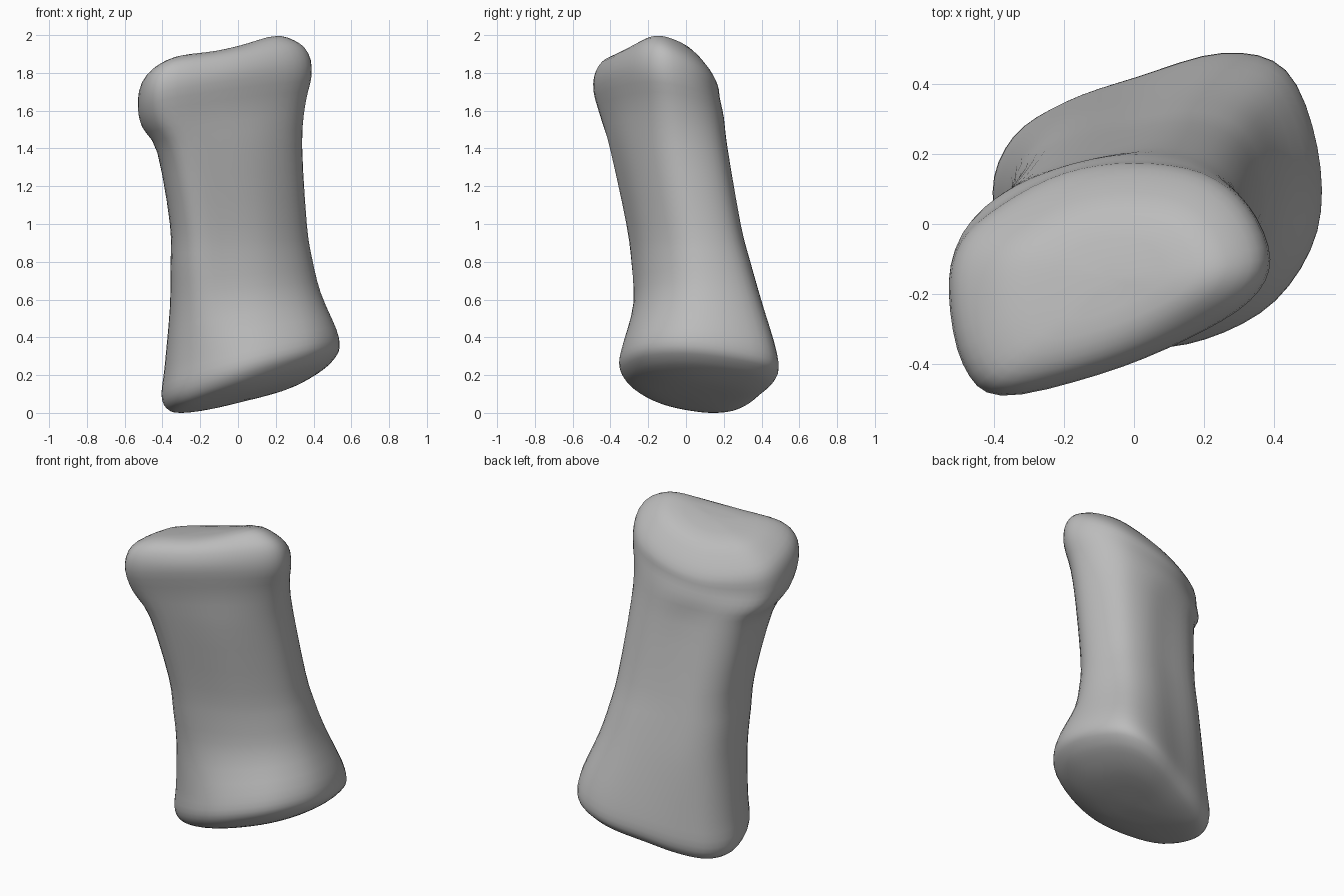
import bpy, bmesh, math
from mathutils import Vector

cube = bpy.data.objects.get("Cube")
if cube:
    bpy.data.objects.remove(cube, do_unlink=True)

# Outlines of the wide base, the narrow shaft and the upper knuckle
BASE = [(-.41, .09), (-.35, .25), (-.2, .35), (0, .42), (.25, .49), (.43, .44), (.52, .22),
        (.52, -.02), (.4, -.22), (.2, -.33), (0, -.35), (-.2, -.27), (-.35, -.13)]
SHAFT = [(-.36, -.02), (-.33, .13), (-.22, .23), (-.02, .27), (.15, .29), (.28, .25), (.35, .14),
         (.36, 0), (.29, -.12), (.14, -.23), (-.05, -.29), (-.23, -.31), (-.33, -.2)]
KNUCKLE = [(-.53, -.2), (-.5, -.05), (-.38, .06), (-.2, .15), (0, .18), (.2, .15), (.33, .05),
           (.39, -.1), (.33, -.22), (.15, -.33), (-.1, -.43), (-.38, -.49), (-.49, -.4)]

# Rings: height, tilt along x, tilt along y, saddle, centre x, centre y,
# scale, base weight, knuckle weight
RINGS = [
    (.08, .28, -.1, 0, .06, .07, 0, 1, 0),
    (.09, .28, -.1, 0, .06, .07, .5, 1, 0),
    (.12, .3, -.1, 0, .06, .07, .8, 1, 0),
    (.16, .3, -.1, 0, .06, .07, .94, 1, 0),
    (.225, .27, -.1, 0, .06, .07, 1, 1, 0),
    (.35, .22, -.07, 0, .06, .068, 1, .84, 0),
    (.6, .1, 0, 0, .035, .053, 1, .34, 0),
    (.8, .05, 0, 0, .015, .025, 1, .12, 0),
    (1, 0, 0, 0, 0, -.01, 1, 0, 0),
    (1.4, .05, 0, 0, -.045, -.088, 1, 0, .22),
    (1.58, .15, -.08, 0, -.075, -.125, 1, 0, .72),
    (1.71, .2, -.18, 0, -.07, -.155, 1, 0, 1),
    (1.785, .21, -.22, .04, -.07, -.155, .965, 0, 1),
    (1.855, .23, -.22, .06, -.07, -.155, .81, 0, 1),
    (1.91, .25, -.14, .1, -.07, -.155, .52, 0, 1),
    (1.925, .25, -.1, .1, -.07, -.155, 0, 0, 1),
]


def spline(points, steps, closed):
    """Smooth curve through points of any dimension."""
    n = len(points)
    pick = (lambda i: points[i % n]) if closed else (lambda i: points[max(0, min(n - 1, i))])
    out = []
    for i in range(n if closed else n - 1):
        a, b, c, d = (Vector(pick(i + k)) for k in (-1, 0, 1, 2))
        for s in range(steps):
            t = s / steps
            out.append(b + (c - a) * (t / 2) + (a * 2 - b * 5 + c * 4 - d) * (t * t / 2)
                       + (b * 3 - a - c * 3 + d) * (t ** 3 / 2))
    if not closed:
        out.append(Vector(points[-1]))
    return out


def centred(outline):
    """Smoothed outline moved to the middle of its bounds."""
    xs, ys = zip(*outline)
    mid = Vector((max(xs) + min(xs), max(ys) + min(ys))) / 2
    return [p - mid for p in spline(outline, 4, True)]


base, shaft, knuckle = (centred(o) for o in (BASE, SHAFT, KNUCKLE))

# Loft the rings into one closed bone
bm = bmesh.new()
loops = []
for z, tilt_x, tilt_y, saddle, cx, cy, scale, wb, wt in spline(RINGS, 3, False):
    loop = []
    for b, s, k in zip(base, shaft, knuckle):
        p = (b * wb + k * wt + s * (1 - wb - wt)) * scale
        height = z + tilt_x * p.x + tilt_y * p.y + saddle * (p.x / .46) ** 2
        loop.append(bm.verts.new((cx + p.x, cy + p.y, height)))
    loops.append(loop)
for low, high in zip(loops, loops[1:]):
    for i in range(len(low)):
        j = (i + 1) % len(low)
        bm.faces.new((low[i], high[i], high[j], low[j]))
bmesh.ops.remove_doubles(bm, verts=bm.verts, dist=.0005)
bmesh.ops.recalc_face_normals(bm, faces=bm.faces)

# Rest the bone on the ground
lowest = min(v.co.z for v in bm.verts)
bmesh.ops.translate(bm, vec=(0, 0, -lowest), verts=bm.verts)

mesh = bpy.data.meshes.new("finger_bone")
bm.to_mesh(mesh)
bm.free()
bone = bpy.data.objects.new("finger_bone", mesh)
bpy.context.collection.objects.link(bone)

# Plain grey surface
grey = bpy.data.materials.new("bone_grey")
grey.use_nodes = True
grey.diffuse_color = (.5, .5, .5, 1)
grey.node_tree.nodes["Principled BSDF"].inputs["Base Color"].default_value = (.5, .5, .5, 1)
mesh.materials.append(grey)

bpy.context.view_layer.objects.active = bone
bone.select_set(True)
bpy.ops.object.shade_smooth_by_angle(angle=math.radians(50))
